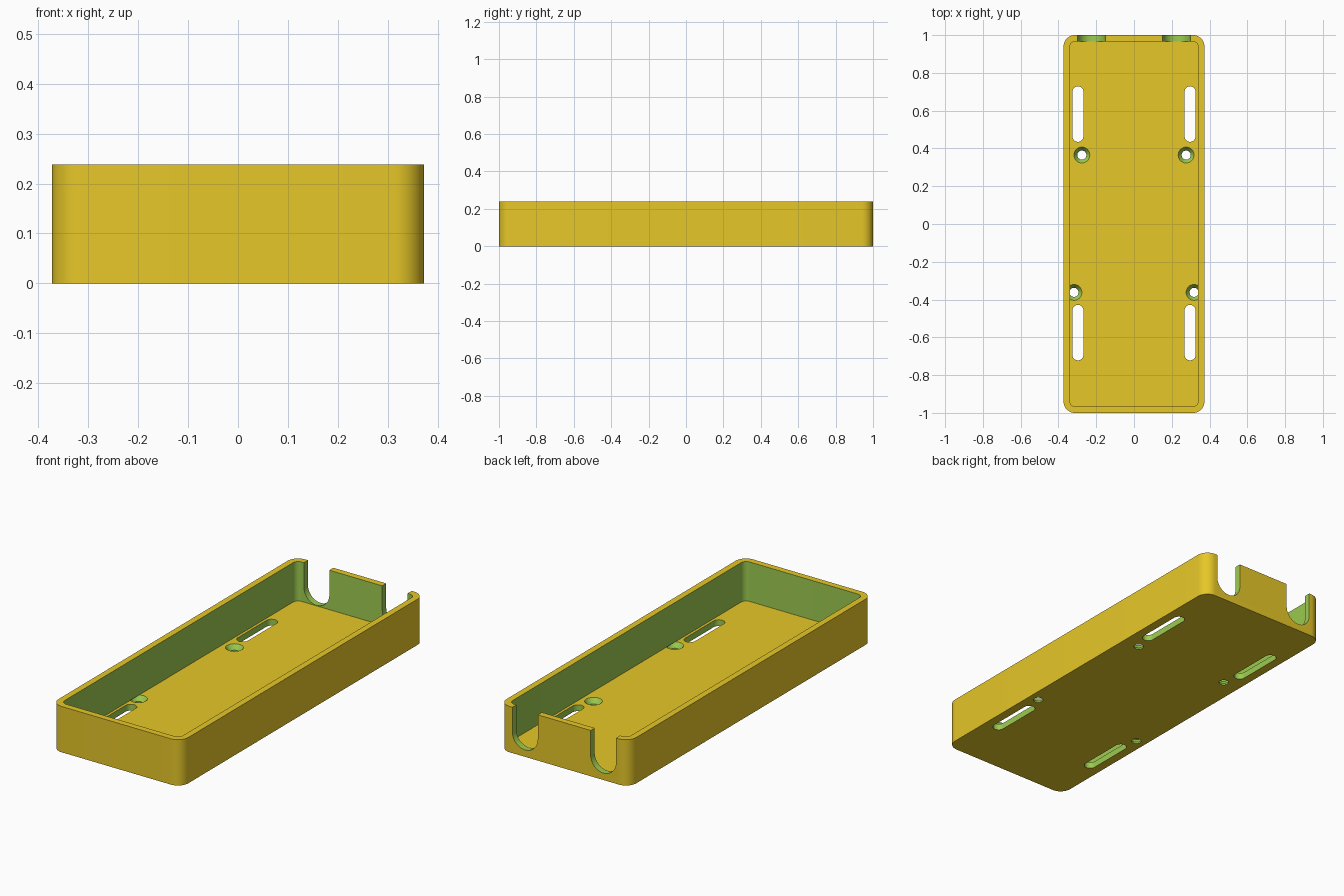
import bpy, bmesh, math
from mathutils import Matrix, Vector

if "Cube" in bpy.data.objects:
    bpy.data.objects.remove(bpy.data.objects["Cube"])

HX, HY, H, WALL, FLOOR = 0.373, 1.0, 0.238, 0.033, 0.033


def material(name, rgb):
    m = bpy.data.materials.new(name)
    lin = [((c / 255 + 0.055) / 1.055) ** 2.4 for c in rgb]
    m.diffuse_color = (*lin, 1)
    m.use_nodes = True
    m.node_tree.nodes["Principled BSDF"].inputs["Base Color"].default_value = m.diffuse_color
    return m


yellow = material("yellow", (249, 215, 44))
green = material("green", (157, 203, 81))


def rounded(hx, hy, r, n=10):
    """Outline of a rounded rectangle; a slot when r equals a half side."""
    pts = []
    for k, (sx, sy) in enumerate([(1, 1), (-1, 1), (-1, -1), (1, -1)]):
        for i in range(n + 1):
            a = math.pi / 2 * (k + i / n)
            p = Vector((sx * (hx - r) + r * math.cos(a), sy * (hy - r) + r * math.sin(a)))
            if not pts or (p - pts[-1]).length > 1e-5:
                pts.append(p)
    if (pts[0] - pts[-1]).length < 1e-5:
        pts.pop()
    return pts


def loft(name, rings, mat, matrix=Matrix()):
    """Closed solid through rings given as (outline, height)."""
    bm = bmesh.new()
    loops = [[bm.verts.new((p[0], p[1], z)) for p in pts] for pts, z in rings]
    n = len(loops[0])
    for a, b in zip(loops, loops[1:]):
        for i in range(n):
            bm.faces.new((a[i], a[(i + 1) % n], b[(i + 1) % n], b[i]))
    bm.faces.new(loops[0][::-1])
    bm.faces.new(loops[-1])
    bm.transform(matrix)
    bmesh.ops.recalc_face_normals(bm, faces=bm.faces)
    me = bpy.data.meshes.new(name)
    bm.to_mesh(me)
    bm.free()
    me.materials.append(mat)
    ob = bpy.data.objects.new(name, me)
    bpy.context.collection.objects.link(ob)
    return ob


def circle(r, n=32):
    return [(r * math.cos(2 * math.pi * i / n), r * math.sin(2 * math.pi * i / n)) for i in range(n)]


# Outer block of the tray
outer = rounded(HX, HY, 0.06)
tray = loft("tray", [(outer, 0), (outer, H)], yellow)
tray.data.materials.append(green)

# Cavity
inner = rounded(HX - WALL, HY - WALL, 0.03)
cutters = [loft("cavity_cutter", [(inner, FLOOR), (inner, H + 0.1)], green)]

for s in (-1, 1):
    # Cable notches in the back wall
    notch = rounded(0.073, 0.2, 0.073)
    place = Matrix.Translation((s * 0.225, 0, 0.036 + 0.2)) @ Matrix.Rotation(math.pi / 2, 4, 'X')
    cutters.append(loft("notch_cutter", [(notch, -1.05), (notch, -0.95)], green, place))
    # Mounting slots in the floor
    for y in (0.582, -0.575):
        slot = rounded(0.029, 0.147, 0.029)
        cutters.append(loft("slot_cutter", [(slot, -0.05), (slot, 0.06)], green,
                            Matrix.Translation((s * 0.297, y, 0))))
    # Countersunk screw holes
    for x, y in ((0.276, 0.365), (0.318, -0.362)):
        rings = [(circle(0.024), -0.05), (circle(0.024), 0.008), (circle(0.0425), FLOOR + 0.0005)]
        cutters.append(loft("screw_cutter", rings, green, Matrix.Translation((s * x, y, 0))))

# Cut everything, then bake the result
for c in cutters:
    mod = tray.modifiers.new(c.name, 'BOOLEAN')
    mod.operation, mod.solver, mod.object = 'DIFFERENCE', 'EXACT', c
    mod.material_mode = 'TRANSFER'
    c.hide_render = True
bpy.context.view_layer.update()
baked = bpy.data.meshes.new_from_object(tray.evaluated_get(bpy.context.evaluated_depsgraph_get()))
tray.modifiers.clear()
tray.data = baked
for c in cutters:
    bpy.data.objects.remove(c)

# Cavity floor is yellow like the outside
names = [m.name for m in baked.materials]
for f in baked.polygons:
    if f.normal.z > 0.99 and abs(f.center.z - FLOOR) < 0.0004:
        f.material_index = names.index("yellow")

# Smooth the rounded corners and holes
bpy.context.view_layer.objects.active = tray
tray.select_set(True)
bpy.ops.object.shade_smooth_by_angle(angle=math.radians(30))
